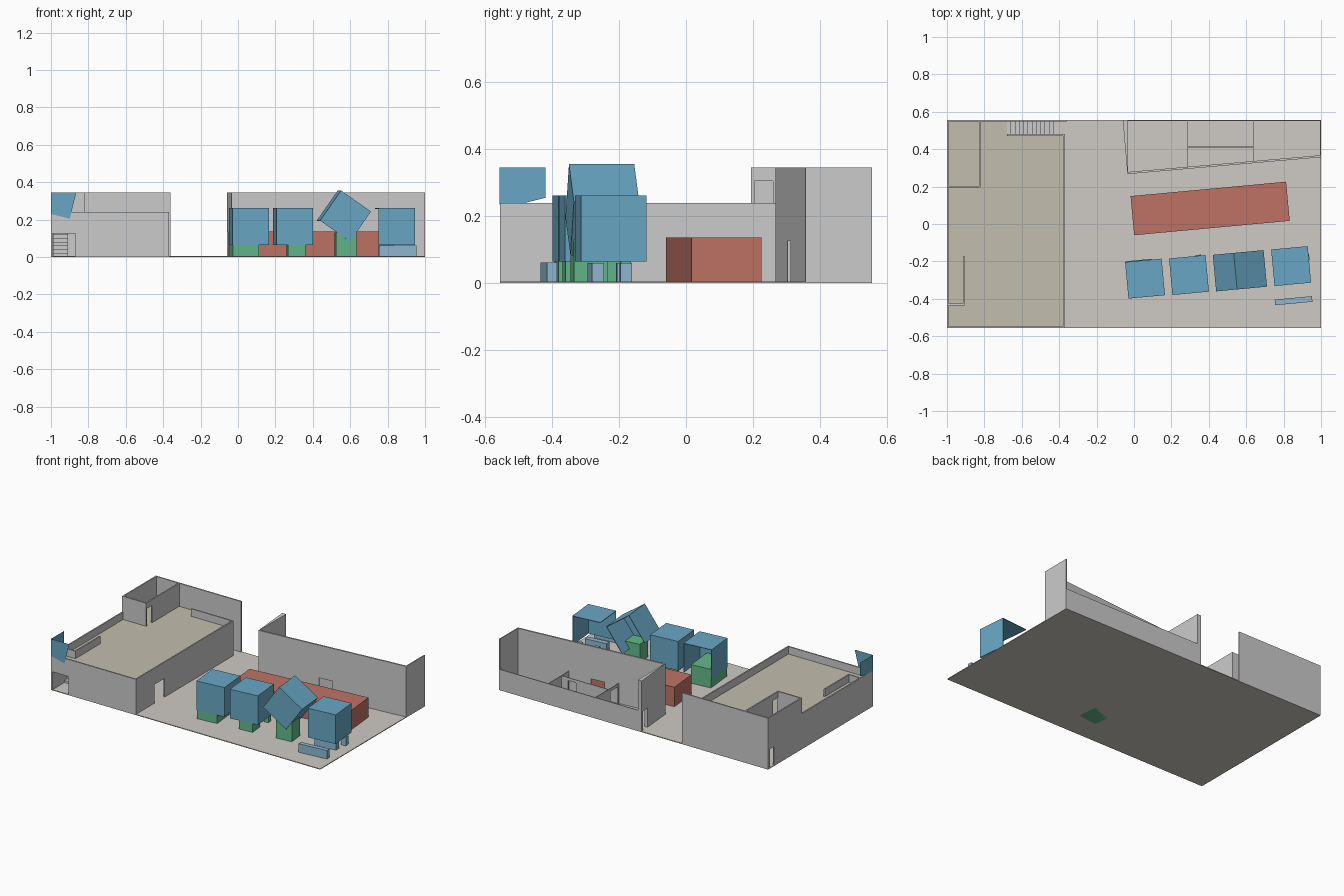
import bpy, bmesh, math
from mathutils import Matrix, Vector

if "Cube" in bpy.data.objects:
    bpy.data.objects.remove(bpy.data.objects["Cube"])


def material(name, rgb):
    m = bpy.data.materials.new(name)
    m.diffuse_color = (*rgb, 1)
    m.use_nodes = True
    m.node_tree.nodes["Principled BSDF"].inputs["Base Color"].default_value = m.diffuse_color
    return m


BLUE = material("canopy_blue", (0.14, 0.39, 0.56))
PALE = material("bench_blue", (0.27, 0.48, 0.64))
GREEN = material("counter_green", (0.12, 0.48, 0.25))
RED = material("block_red", (0.52, 0.17, 0.13))
SAND = material("roof_sand", (0.54, 0.51, 0.42))
PAVE = material("paving", (0.62, 0.59, 0.55))
YAW = math.radians(5.3)


def finish(name, bm, mat=None):
    bmesh.ops.recalc_face_normals(bm, faces=bm.faces[:])
    me = bpy.data.meshes.new(name)
    bm.to_mesh(me)
    bm.free()
    ob = bpy.data.objects.new(name, me)
    bpy.context.collection.objects.link(ob)
    if mat:
        me.materials.append(mat)
    return ob


def prism(bm, pts, z0, z1):
    lo = [bm.verts.new((x, y, z0)) for x, y in pts]
    hi = [bm.verts.new((x, y, z1)) for x, y in pts]
    bm.faces.new(lo[::-1])
    bm.faces.new(hi)
    for i in range(len(pts)):
        j = (i + 1) % len(pts)
        bm.faces.new((lo[i], lo[j], hi[j], hi[i]))


def rect(x0, x1, y0, y1):
    return [(x0, y0), (x1, y0), (x1, y1), (x0, y1)]


def box(name, x0, x1, y0, y1, z0, z1, mat=None):
    bm = bmesh.new()
    prism(bm, rect(x0, x1, y0, y1), z0, z1)
    return finish(name, bm, mat)


def block(name, cx, cy, sx, sy, z0, z1, mat):
    """Box centred in plan and turned to the market angle."""
    ob = box(name, -sx / 2, sx / 2, -sy / 2, sy / 2, z0, z1, mat)
    ob.matrix_world = Matrix.Translation((cx, cy, 0)) @ Matrix.Rotation(YAW, 4, 'Z')
    return ob


def wall(name, p, q, z0, z1, door=None, t=0.009):
    """Wall from p to q, thickness to the left; door = (start, end, top)."""
    p, q = Vector(p), Vector(q)
    d = (q - p).normalized()
    n = Vector((-d.y, d.x)) * t
    length = (q - p).length
    parts = [(0, length, z0)]
    if door:
        a, b, top = door
        parts = [(0, a, z0), (a, b, top), (b, length, z0)]
    bm = bmesh.new()
    for a, b, base in parts:
        if b - a > 1e-4:
            u, v = p + d * a, p + d * b
            prism(bm, [u, v, v + n, u + n], base, z1)
    return finish(name, bm)


def stairs(name, x0, x1, y0, y1, height, steps, axis):
    """Solid steps; axis 'y' climbs toward +y, axis 'x' climbs toward -x."""
    bm = bmesh.new()
    for i in range(steps):
        a, b = i / steps, (i + 1) / steps
        if axis == 'y':
            r = rect(x0, x1, y0 + (y1 - y0) * a, y0 + (y1 - y0) * b)
        else:
            r = rect(x1 - (x1 - x0) * b, x1 - (x1 - x0) * a, y0, y1)
        prism(bm, r, 0.004, height * b)
    return finish(name, bm)


# Ground slab
box("paving_slab", -1, 1, -0.556, 0.556, 0, 0.005, PAVE)

# Left building: outer walls
H, TOP, ROOF = 0.24, 0.345, 0.19
wall("hall_front_wall", (-1, -0.556), (-0.37, -0.556), 0, H, (0, 0.13, 0.125))
wall("hall_right_wall", (-0.37, -0.556), (-0.37, 0.48), 0, H, (0.196, 0.306, 0.13))
wall("hall_stair_wall", (-0.37, 0.48), (-0.68, 0.48), 0, H)
wall("hall_left_wall", (-1, 0.195), (-1, -0.556), 0, H)
wall("hall_back_wall", (-0.36, 0.556), (-1, 0.556), 0, TOP)
# Corner tower on the roof
wall("tower_left_wall", (-1, 0.556), (-1, 0.195), 0, TOP, (0.02, 0.065, 0.13))
wall("tower_front_wall", (-1, 0.195), (-0.82, 0.195), ROOF - 0.005, TOP)
wall("tower_right_wall", (-0.82, 0.195), (-0.82, 0.556), ROOF - 0.005, TOP, (0.009, 0.065, 0.305))
# Roof deck and its railing
box("roof_deck", -0.995, -0.375, -0.551, 0.476, 0.182, ROOF, SAND)
box("roof_deck_back", -0.995, -0.68, 0.476, 0.551, 0.182, ROOF, SAND)
wall("roof_rail_side", (-0.905, -0.435), (-0.905, -0.17), ROOF - 0.005, H)
wall("roof_rail_end", (-0.995, -0.435), (-0.905, -0.435), ROOF - 0.005, H)
# Stairs
stairs("back_stairs", -0.68, -0.43, 0.48, 0.548, 0.19, 11, 'x')
stairs("inner_stairs", -0.99, -0.91, -0.43, -0.17, 0.182, 9, 'y')

# Corner banner: two thin sheets
bm = bmesh.new()
for sheet in ([(-1, -0.558, 0.23), (-0.9, -0.558, 0.205), (-0.865, -0.558, TOP), (-1, -0.558, TOP)],
              [(-1, -0.558, 0.235), (-1, -0.48, 0.24), (-1, -0.42, 0.255), (-1, -0.42, TOP), (-1, -0.558, TOP)]):
    bm.faces.new([bm.verts.new(v) for v in sheet])
finish("corner_banner", bm, BLUE)

# Right building: slanted front, wedge side wall, low rooms behind
LOW = 0.14
wall("shop_front_wall", (-0.035, 0.267), (1, 0.357), 0, TOP, (0.425, 0.52, 0.125), 0.011)
wall("shop_right_wall", (1, 0.357), (1, 0.556), 0, TOP, None, 0.006)
wall("shop_back_wall", (1, 0.556), (-0.04, 0.556), 0, LOW, None, 0.006)


def slant(y):
    return -0.035 - 0.025 * (y - 0.267) / 0.289


bm = bmesh.new()
for y0, y1, base in ((0.267, 0.485, 0), (0.485, 0.54, 0.135), (0.54, 0.556, 0)):
    prism(bm, [(slant(y0), y0), (-0.032, y0), (-0.032, y1), (slant(y1), y1)], base, TOP)
finish("shop_side_wall", bm)
wall("partition_left", (0.29, 0.305), (0.29, 0.553), 0, LOW, (0.01, 0.09, 0.12), 0.004)
wall("partition_right", (0.64, 0.335), (0.64, 0.553), 0, LOW, None, 0.004)
wall("partition_cross", (0.29, 0.41), (0.64, 0.41), 0, LOW, (0.237, 0.297, 0.12), 0.004)

# Long red block
block("long_red_block", 0.407, 0.083, 0.835, 0.21, 0.003, 0.136, RED)

# Stall canopies: hollow hoods made of thin panels
S, T = 0.098, 0.004
PANELS = {
    "front": (-S, S, -S, -S + T, -S, S),
    "back": (-S, S, S - T, S, -S, S),
    "left": (-S, -S + T, -S, S, -S, S),
    "right": (S - T, S, -S, S, -S, S),
    "top": (-S, S, -S, S, S - T, S),
}


def canopy(name, loc, sides, tilt=0):
    bm = bmesh.new()
    for s in sides.split():
        x0, x1, y0, y1, z0, z1 = PANELS[s]
        prism(bm, rect(x0, x1, y0, y1), z0, z1)
    ob = finish(name, bm, BLUE)
    ob.matrix_world = (Matrix.Translation(loc) @ Matrix.Rotation(YAW, 4, 'Z')
                       @ Matrix.Rotation(math.radians(tilt), 4, 'Y'))


canopy("canopy_1", (0.059, -0.292, 0.163), "front left right top")
canopy("canopy_2", (0.294, -0.273, 0.163), "front left right top back")
canopy("canopy_tilted", (0.566, -0.25, 0.219), "front left right top", 35)
canopy("canopy_4", (0.84, -0.225, 0.163), "front right top")

# Counters beneath the canopies
block("counter_1", 0.033, -0.29, 0.14, 0.195, 0, 0.13, GREEN)
block("counter_2", 0.31, -0.32, 0.095, 0.09, 0.003, 0.13, GREEN)
block("counter_3", 0.575, -0.29, 0.11, 0.1, 0.003, 0.13, GREEN)
block("green_stool", 0.345, -0.18, 0.03, 0.03, 0.003, 0.07, GREEN)

# Benches and stools
block("front_bench", 0.853, -0.41, 0.2, 0.03, 0.003, 0.062, PALE)
block("back_bench", 0.85, -0.27, 0.15, 0.035, 0.003, 0.06, PALE)
for i, (x, y) in enumerate(((0.92, -0.18), (0.8, -0.19))):
    block(f"blue_stool_{i + 1}", x, y, 0.035, 0.035, 0.003, 0.06, PALE)
